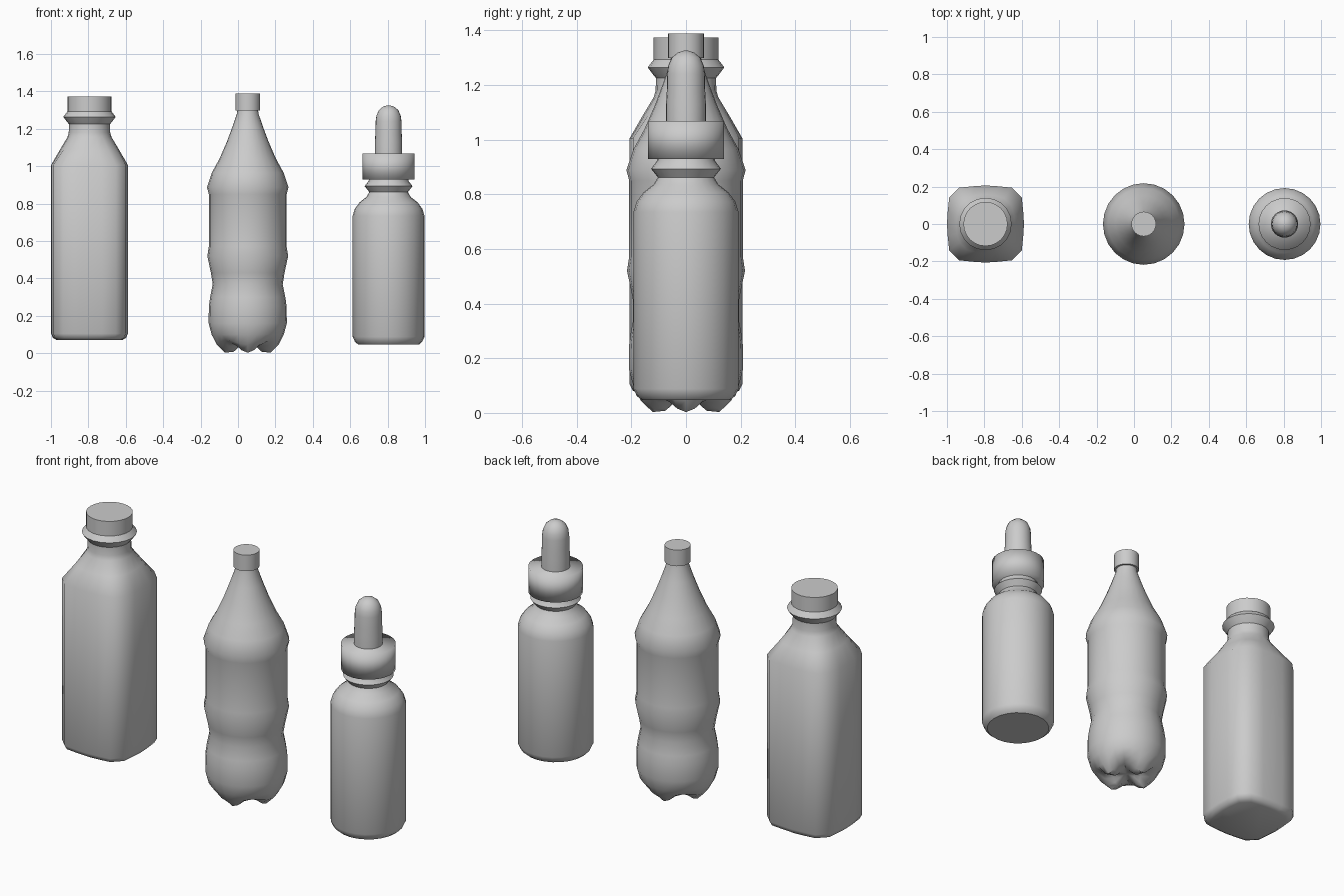
import bpy, bmesh, math


def lathe(name, x, profile, sides=24, shape=None, sharp=40):
    """Revolve (radius, z, extra) points listed bottom to top; shape(a, r, z, extra) -> (r, z)."""
    bm = bmesh.new()
    rings = []
    for p in profile:
        extra = p[2] if len(p) > 2 else 0
        ring = []
        for i in range(sides):
            a = 2 * math.pi * i / sides
            r, z = shape(a, p[0], p[1], extra) if shape else (p[0], p[1])
            ring.append(bm.verts.new((r * math.cos(a), r * math.sin(a), z)))
        rings.append(ring)
    for lo, hi in zip(rings, rings[1:]):
        for i in range(sides):
            j = (i + 1) % sides
            bm.faces.new((lo[i], lo[j], hi[j], hi[i]))
    bm.faces.new(rings[0][::-1])
    bm.faces.new(rings[-1])
    bmesh.ops.recalc_face_normals(bm, faces=bm.faces)
    me = bpy.data.meshes.new(name)
    bm.to_mesh(me)
    bm.free()
    ob = bpy.data.objects.new(name, me)
    ob.location.x = x
    bpy.context.collection.objects.link(ob)
    bpy.ops.object.select_all(action='DESELECT')
    bpy.context.view_layer.objects.active = ob
    ob.select_set(True)
    bpy.ops.object.shade_smooth_by_angle(angle=math.radians(sharp))
    return ob


# Square bottle: 20 sides, radius pushed out toward the rounded corners
CORNER = [1.0, 1.03, 1.165, 1.165, 1.03]


def squared(a, r, z, extra):
    k = CORNER[round(math.degrees(a) / 18) % 5]
    return r * (1 + extra * (k - 1)), z


lathe("square_bottle_body", -0.794, [
    (0.175, 0.07, 0.9), (0.195, 0.082, 1), (0.206, 0.105, 1), (0.206, 1.005, 1),
    (0.157, 1.09, 0.5), (0.118, 1.155, 0.08), (0.111, 1.18), (0.110, 1.225),
    (0.124, 1.242), (0.140, 1.264), (0.124, 1.285), (0.112, 1.30)],
    sides=20, shape=squared)
lathe("square_bottle_cap", -0.794, [(0.118, 1.292), (0.118, 1.374)])


# Soda bottle: the base is lifted between four feet
def footed(a, r, z, extra):
    return r, z + extra * (0.5 - 0.5 * math.cos(4 * a))


lathe("soda_bottle_body", 0.052, [
    (0.012, 0.045), (0.045, 0.035, 0.01), (0.075, 0.008, 0.04), (0.122, 0.003, 0.05),
    (0.165, 0.045, 0.025), (0.193, 0.10), (0.209, 0.16), (0.208, 0.25), (0.201, 0.30),
    (0.187, 0.37), (0.197, 0.43), (0.216, 0.52), (0.208, 0.57), (0.208, 0.85),
    (0.218, 0.888), (0.192, 0.965), (0.151, 1.04), (0.112, 1.13), (0.082, 1.21),
    (0.058, 1.28), (0.054, 1.31)], shape=footed)
lathe("soda_bottle_cap", 0.052, [(0.066, 1.298), (0.066, 1.388)])

# Dropper bottle: glass, collar and rubber bulb
lathe("dropper_bottle_body", 0.805, [
    (0.164, 0.048), (0.180, 0.062), (0.192, 0.088), (0.192, 0.735), (0.181, 0.772),
    (0.155, 0.807), (0.118, 0.836), (0.103, 0.862), (0.128, 0.893), (0.106, 0.922),
    (0.104, 0.94)])
lathe("dropper_collar", 0.805, [(0.139, 0.928), (0.139, 1.068)], sharp=100)
lathe("dropper_bulb", 0.805, [
    (0.073, 1.06), (0.073, 1.13), (0.070, 1.18), (0.069, 1.24), (0.065, 1.27),
    (0.052, 1.30), (0.030, 1.318), (0.008, 1.325)])
